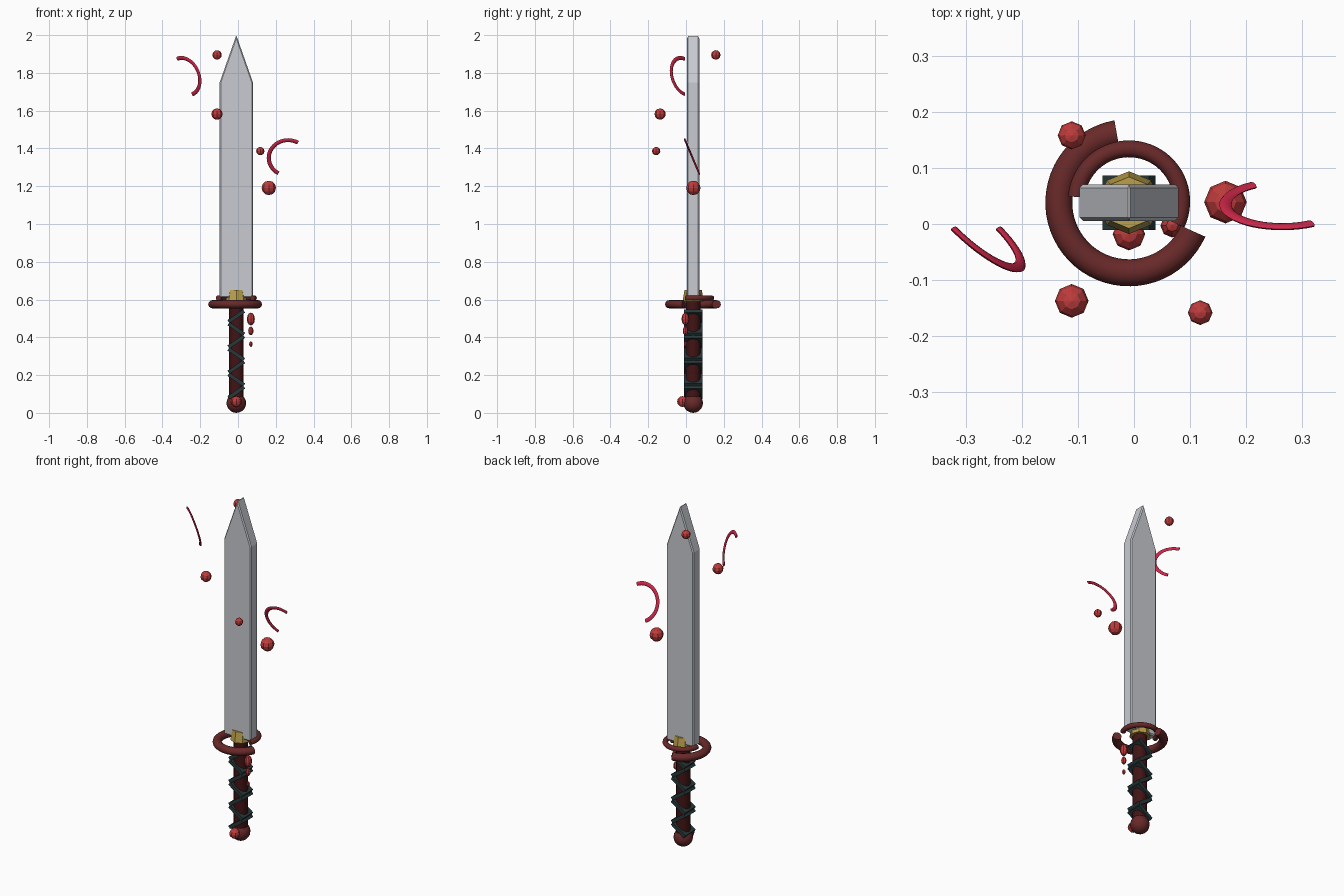
import bpy, bmesh, math
from mathutils import Vector, Matrix

if "Cube" in bpy.data.objects:
    bpy.data.objects.remove(bpy.data.objects["Cube"])

CX, CY = -0.009, 0.038          # sword axis


def colour(name, r, g, b):
    m = bpy.data.materials.new(name)
    m.diffuse_color = (r, g, b, 1)
    m.use_nodes = True
    m.node_tree.nodes["Principled BSDF"].inputs["Base Color"].default_value = m.diffuse_color
    return m


STEEL = colour("steel", 0.58, 0.60, 0.64)
GOLD = colour("gold", 0.50, 0.35, 0.07)
GUARD = colour("dark_red", 0.14, 0.022, 0.022)
GRIP = colour("maroon", 0.055, 0.007, 0.007)
WRAP = colour("dark_teal", 0.02, 0.04, 0.042)
BLOOD = colour("red", 0.52, 0.045, 0.045)
SLASH = colour("crimson", 0.62, 0.02, 0.065)


def finish(name, bm, mat, smooth=False):
    bmesh.ops.recalc_face_normals(bm, faces=bm.faces[:])
    me = bpy.data.meshes.new(name)
    bm.to_mesh(me)
    bm.free()
    ob = bpy.data.objects.new(name, me)
    bpy.context.collection.objects.link(ob)
    me.materials.append(mat)
    if smooth:
        bpy.ops.object.select_all(action='DESELECT')
        ob.select_set(True)
        bpy.context.view_layer.objects.active = ob
        bpy.ops.object.shade_smooth_by_angle(angle=math.radians(40))
    return ob


def ball(name, loc, r, mat, rz=None, seg=8, rings=6, smooth=False):
    bm = bmesh.new()
    bmesh.ops.create_uvsphere(bm, u_segments=seg, v_segments=rings, radius=1)
    bmesh.ops.transform(bm, verts=bm.verts[:], matrix=Matrix.Translation(loc)
                        @ Matrix.Diagonal((r, r, rz or r, 1)))
    return finish(name, bm, mat, smooth)


def cone(name, z0, z1, r0, r1, sides, mat, smooth=False):
    bm = bmesh.new()
    bmesh.ops.create_cone(bm, cap_ends=True, segments=sides, radius1=r0, radius2=r1,
                          depth=z1 - z0,
                          matrix=Matrix.Translation((CX, CY, (z0 + z1) / 2)))
    return finish(name, bm, mat, smooth)


def arc(name, centre, u, v, R, a0, a1, r, rn, mat, steps=32, sides=10):
    """Open ring in the plane of u and v; r is tube radius in plane, rn across it."""
    c, u, v = Vector(centre), Vector(u).normalized(), Vector(v).normalized()
    n = u.cross(v)
    bm = bmesh.new()
    loops = []
    for i in range(steps + 1):
        a = math.radians(a0 + (a1 - a0) * i / steps)
        d = u * math.cos(a) + v * math.sin(a)
        loops.append([bm.verts.new(c + d * (R + r * math.cos(t)) + n * rn * math.sin(t))
                      for t in (2 * math.pi * k / sides for k in range(sides))])
    for p, q in zip(loops, loops[1:]):
        for k in range(sides):
            j = (k + 1) % sides
            bm.faces.new((p[k], p[j], q[j], q[k]))
    bm.faces.new(loops[0])
    bm.faces.new(loops[-1])
    return finish(name, bm, mat, True)


# Blade: pointed outline extruded through its thickness, edges bevelled
bm = bmesh.new()
outline = [(-0.088, 0.61), (0.088, 0.61), (0.088, 1.75), (0, 2.0), (-0.088, 1.75)]
face = bm.faces.new([bm.verts.new((CX + x, CY - 0.0325, z)) for x, z in outline])
ext = bmesh.ops.extrude_face_region(bm, geom=[face])
bmesh.ops.translate(bm, vec=(0, 0.065, 0),
                    verts=[g for g in ext["geom"] if isinstance(g, bmesh.types.BMVert)])
blade = finish("blade", bm, STEEL)
bev = blade.modifiers.new("edge_bevel", 'BEVEL')
bev.width = 0.006
bev.segments = 1

# Collar and the two open guard rings
cone("collar", 0.59, 0.65, 0.056, 0.046, 8, GOLD)
X, Y = (1, 0, 0), (0, 1, 0)
arc("guard_ring_large", (CX, CY, 0.575), X, Y, 0.125, 100, 336, 0.024, 0.022, GUARD, 40, 12)
arc("guard_ring_small", (CX, CY + 0.002, 0.608), X, Y, 0.094, -25, 175, 0.015, 0.014, GUARD, 36, 12)

# Grip with zigzag wrap plates and pommel
cone("grip", 0.06, 0.595, 0.039, 0.039, 12, GRIP, True)
for i in range(7):
    bm = bmesh.new()
    tilt = -0.6 if i % 2 == 0 else 0.6
    bmesh.ops.create_cube(bm, size=1, matrix=Matrix.Translation((CX, CY, 0.511 - 0.067 * i))
                          @ Matrix.Rotation(tilt, 4, 'Y')
                          @ Matrix.Diagonal((0.1, 0.097, 0.02, 1)))
    finish(f"grip_wrap_{i + 1}", bm, WRAP)
ball("pommel", (CX, CY, 0.052), 0.052, GUARD, seg=16, rings=10, smooth=True)
ball("pommel_gem", (CX, -0.018, 0.06), 0.029, BLOOD)

# Drips beside the grip
for i, (z, r, rz) in enumerate([(0.497, 0.021, 0.034), (0.434, 0.014, 0.023), (0.364, 0.009, 0.015)]):
    ball(f"drip_{i + 1}", (0.068, -0.003, z), r, BLOOD, rz)

# Floating droplets
for i, (x, y, z, r) in enumerate([(-0.111, 0.158, 1.895, 0.025), (-0.111, -0.137, 1.582, 0.030),
                                  (0.118, -0.158, 1.386, 0.022), (0.163, 0.039, 1.191, 0.038)]):
    ball(f"droplet_{i + 1}", (x, y, z), r, BLOOD)

# Floating half-ring slashes
arc("slash_left", (-0.281, -0.008, 1.781), (-0.393, 0, 0.92), (0.068, -0.07, 0.029),
    0.102, 0, 180, 0.011, 0.005, SLASH, 24, 8)
arc("slash_right", (0.265, 0.035, 1.35), (0.507, -0.335, 0.794), (-0.862, -0.2, 0.466),
    0.102, 0, 180, 0.011, 0.005, SLASH, 24, 8)
